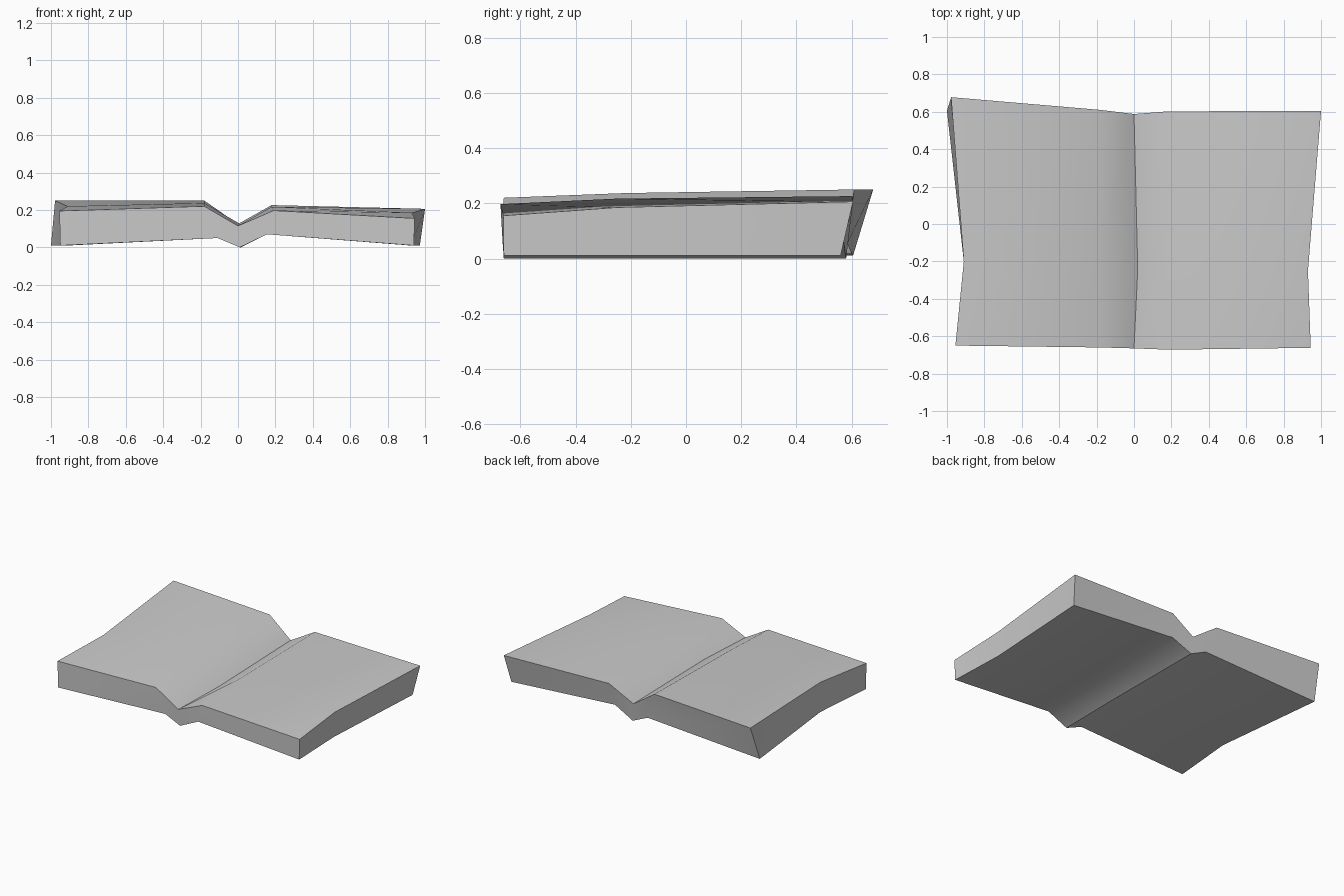
import bpy
import bmesh
from math import radians
from mathutils import Vector

default_cube = bpy.data.objects.get("Cube")
if default_cube:
    bpy.data.objects.remove(default_cube, do_unlink=True)


def make_material(name, colour):
    material = bpy.data.materials.new(name)
    material.use_nodes = True
    material.diffuse_color = colour
    shader = material.node_tree.nodes["Principled BSDF"]
    shader.inputs["Base Color"].default_value = colour
    shader.inputs["Roughness"].default_value = 0.6
    return material


# Cross-sections run from the right edge over the ridges and centre valley
# to the left edge; each one is a front, middle or back station.
top_sections = [
    [(-.955, -.65, .195), (-.18, -.66, .22), (.0, -.665, .115), (.19, -.672, .197), (.945, -.662, .155)],
    [(-.91, -.2, .22), (-.18, -.22, .237), (.02, -.24, .12), (.18, -.25, .217), (.93, -.25, .185)],
    [(-.978, .678, .25), (-.18, .61, .25), (.0, .588, .125), (.18, .602, .226), (1, .605, .206)],
]
bottom_sections = [
    [(-.95, -.65, .01), (-.11, -.655, .05), (.01, -.66, 0), (.155, -.665, .07), (.94, -.66, .01)],
    [(-.91, -.2, .01), (-.11, -.22, .052), (.015, -.24, 0), (.155, -.25, .07), (.925, -.25, .01)],
    [(-1, .605, .01), (-.11, .585, .055), (.01, .58, 0), (.155, .57, .07), (.972, .56, .01)],
]


def add_sheet(bm, sections, upward):
    """Skin neighbouring sections with quads and return the vertex grid."""
    grid = [[bm.verts.new(Vector(point)) for point in row] for row in sections]
    for near, far in zip(grid, grid[1:]):
        for i in range(len(near) - 1):
            quad = [near[i], near[i + 1], far[i + 1], far[i]]
            bm.faces.new(quad if upward else quad[::-1])
    return grid


def bridge(bm, upper, lower):
    """Join matching borders of the two sheets with a wall."""
    for i in range(len(upper) - 1):
        bm.faces.new((lower[i], lower[i + 1], upper[i + 1], upper[i]))


# Slab folded along its centre
bm = bmesh.new()
top = add_sheet(bm, top_sections, True)
bottom = add_sheet(bm, bottom_sections, False)

# Front, back and side walls
bridge(bm, top[0], bottom[0])
bridge(bm, top[-1][::-1], bottom[-1][::-1])
for side in (0, -1):
    bridge(bm, [row[side] for row in top], [row[side] for row in bottom])
bmesh.ops.recalc_face_normals(bm, faces=bm.faces)

mesh = bpy.data.meshes.new("folded_slab")
bm.to_mesh(mesh)
bm.free()
slab = bpy.data.objects.new("folded_slab", mesh)
bpy.context.collection.objects.link(slab)
mesh.materials.append(make_material("plain grey", (.6, .6, .6, 1)))

# Soft ridges with a crisp valley and crisp outer edges
bpy.ops.object.select_all(action="DESELECT")
slab.select_set(True)
bpy.context.view_layer.objects.active = slab
bpy.ops.object.shade_smooth_by_angle(angle=radians(45))
